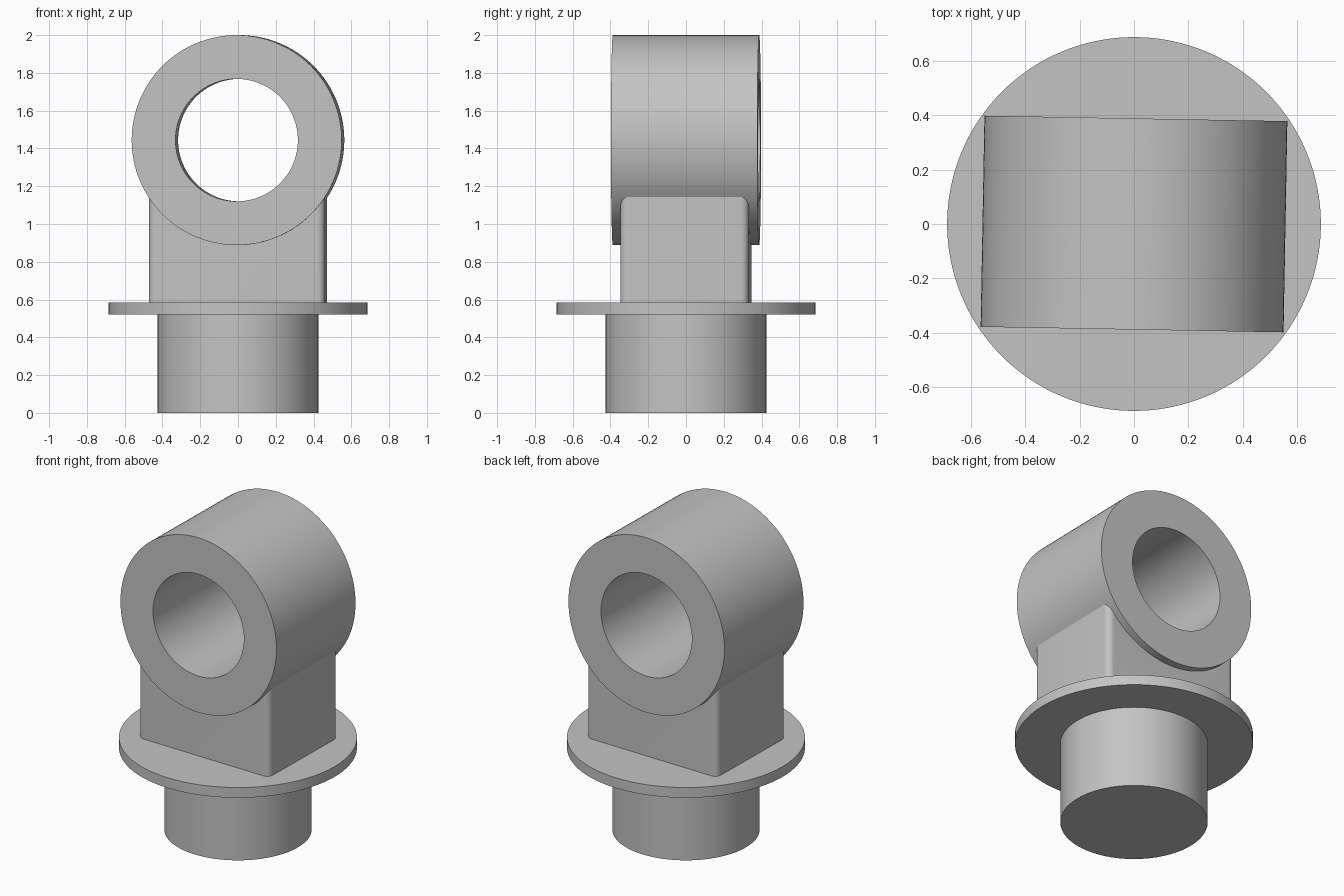
import bpy, bmesh, math
from mathutils import Matrix

default = bpy.data.objects.get("Cube")
if default:
    bpy.data.objects.remove(default, do_unlink=True)

GREY = (0.55, 0.55, 0.55, 1.0)
metal = bpy.data.materials.new("plain_grey")
metal.use_nodes = True
metal.diffuse_color = GREY
metal.node_tree.nodes["Principled BSDF"].inputs["Base Color"].default_value = GREY

TWIST = Matrix.Rotation(math.radians(-1.03), 4, 'Z')   # slight turn of the eye on its stem
EYE_Z = 1.444


def make_object(name, bm):
    mesh = bpy.data.meshes.new(name)
    bm.to_mesh(mesh)
    bm.free()
    mesh.materials.append(metal)
    obj = bpy.data.objects.new(name, mesh)
    bpy.context.collection.objects.link(obj)
    return obj


def cylinder(name, radius, depth, matrix):
    bm = bmesh.new()
    bmesh.ops.create_cone(bm, cap_ends=True, segments=128, radius1=radius,
                          radius2=radius, depth=depth, matrix=matrix)
    return make_object(name, bm)


def upright(name, radius, low, high):
    return cylinder(name, radius, high - low, Matrix.Translation((0, 0, (low + high) / 2)))


def crosswise(name, radius, depth):
    lay_down = Matrix.Rotation(math.radians(90), 4, 'X')
    return cylinder(name, radius, depth, Matrix.Translation((0, 0, EYE_Z)) @ TWIST @ lay_down)


def select_only(obj):
    bpy.ops.object.select_all(action='DESELECT')
    obj.select_set(True)
    bpy.context.view_layer.objects.active = obj


def combine(target, tool, operation):
    mod = target.modifiers.new(operation.lower(), 'BOOLEAN')
    mod.operation, mod.solver, mod.object = operation, 'EXACT', tool
    select_only(target)
    bpy.ops.object.modifier_apply(modifier=mod.name)
    bpy.data.objects.remove(tool, do_unlink=True)


# Stem and collar
stem = upright("stem", 0.425, 0, 0.52)
collar = upright("collar", 0.686, 0.52, 0.585)

# Block with rounded upright edges
bm = bmesh.new()
low, high = 0.585, 1.3
bmesh.ops.create_cube(bm, size=1, matrix=Matrix.Translation((0, 0, (low + high) / 2))
                      @ TWIST @ Matrix.Diagonal((0.934, 0.68, high - low, 1)))
corners = [e for e in bm.edges if abs(e.verts[0].co.z - e.verts[1].co.z) > 0.1]
bmesh.ops.bevel(bm, geom=corners, offset=0.04, segments=8, profile=0.5, affect='EDGES')
eye = make_object("eye_and_block", bm)

# Barrel joined to the block, then bored through
combine(eye, crosswise("barrel", 0.556, 0.775), 'UNION')
combine(eye, crosswise("bore", 0.324, 1.2), 'DIFFERENCE')

for part in (stem, collar, eye):
    select_only(part)
    bpy.ops.object.shade_smooth_by_angle(angle=math.radians(30))
